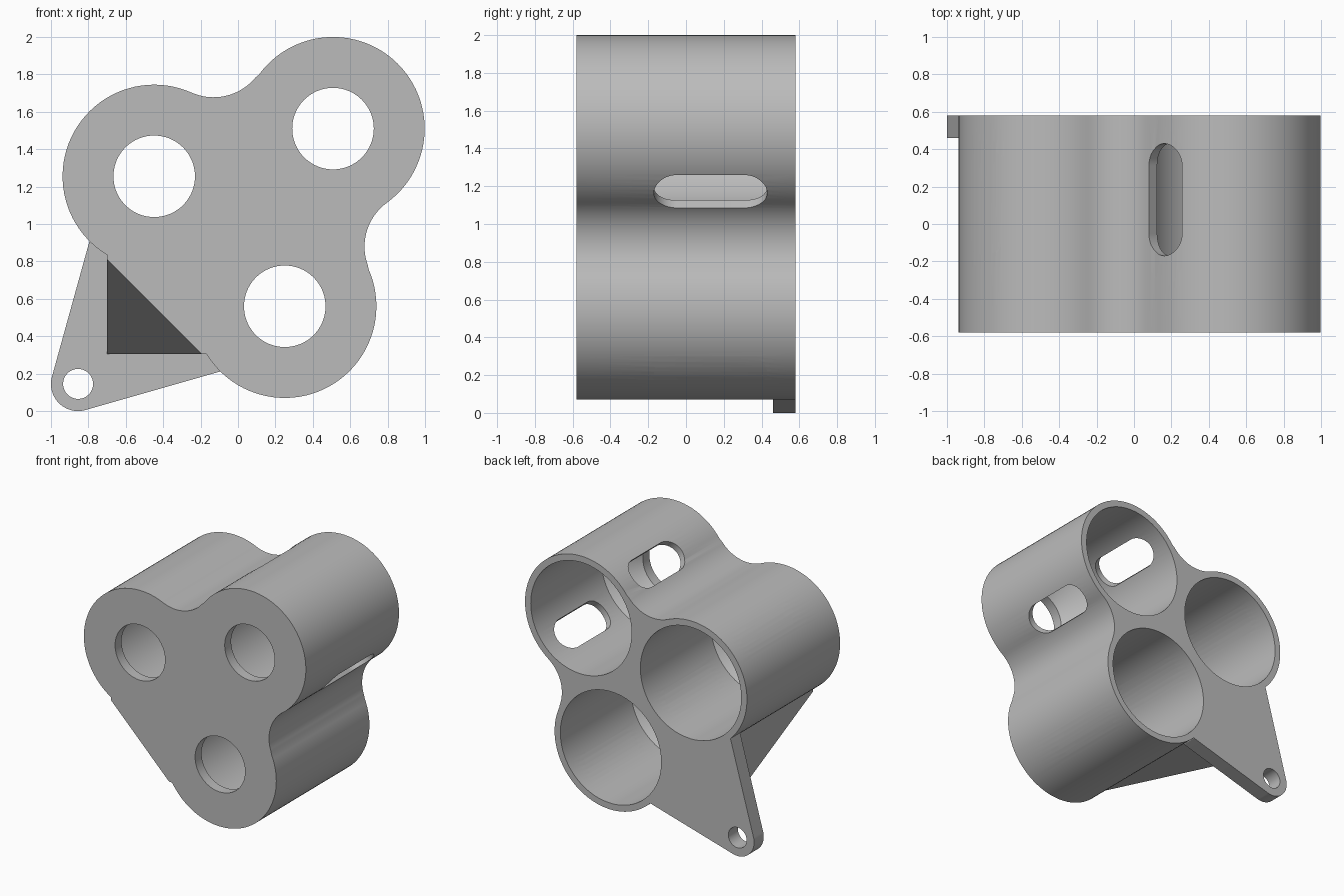
import bpy, bmesh, math
from mathutils import Matrix, Vector

if "Cube" in bpy.data.objects:
    bpy.data.objects.remove(bpy.data.objects["Cube"])

grey = bpy.data.materials.new("plain_grey")
grey.use_nodes = True
grey.diffuse_color = (0.5, 0.5, 0.5, 1)
grey.node_tree.nodes["Principled BSDF"].inputs["Base Color"].default_value = (0.5, 0.5, 0.5, 1)

# Main dimensions: three tubes around a common centre
A, B, C = (-0.448, 1.255), (0.508, 1.51), (0.25, 0.56)
TUBE, BLEND, BACK = 0.49, 0.29, 0.58
S = math.sqrt(0.5)


def polar(c, r, deg):
    a = math.radians(deg)
    return (c[0] + r * math.cos(a), c[1] + r * math.sin(a))


def arc(c, r, a0, a1):
    n = max(4, round(abs(a1 - a0) / 4))
    return [polar(c, r, a0 + (a1 - a0) * i / n) for i in range(n + 1)]


def finish(name, bm):
    bmesh.ops.recalc_face_normals(bm, faces=bm.faces)
    me = bpy.data.meshes.new(name)
    bm.to_mesh(me)
    bm.free()
    me.materials.append(grey)
    ob = bpy.data.objects.new(name, me)
    bpy.context.collection.objects.link(ob)
    return ob


def prism(name, outline, y0, y1, matrix=None):
    bm = bmesh.new()
    face = bm.faces.new([bm.verts.new((x, y0, z)) for x, z in outline])
    new = bmesh.ops.extrude_face_region(bm, geom=[face])["geom"]
    verts = [v for v in new if isinstance(v, bmesh.types.BMVert)]
    bmesh.ops.translate(bm, verts=verts, vec=(0, y1 - y0, 0))
    if matrix:
        bm.transform(matrix)
    return finish(name, bm)


def combine(target, tool, operation):
    mod = target.modifiers.new(operation.lower(), "BOOLEAN")
    mod.operation, mod.solver, mod.object = operation, "EXACT", tool
    bpy.context.view_layer.objects.active = target
    bpy.ops.object.modifier_apply(modifier=mod.name)
    bpy.data.objects.remove(tool)


def bore(c):
    # stepped bore: front opening, conical seat, wide tube
    bm = bmesh.new()
    profile = [(0, -0.7), (0.218, -0.7), (0.218, -0.5), (0.44, -0.3), (0.44, 0.7), (0, 0.7)]
    vs = [bm.verts.new((r, y, 0)) for r, y in profile]
    es = [bm.edges.new(p) for p in zip(vs, vs[1:])]
    bmesh.ops.spin(bm, geom=vs + es, cent=(0, 0, 0), axis=(0, 1, 0),
                   angle=math.tau, steps=80, use_duplicate=False)
    bmesh.ops.remove_doubles(bm, verts=bm.verts, dist=0.0005)
    bm.transform(Matrix.Translation((c[0], 0, c[1])))
    return finish("bore_cutter", bm)


def slot(c, half):
    # rounded slot running diagonally through the tube walls
    outline = arc((0, 0.18), 0.12, 0, 180) + arc((0, -0.18), 0.12, 180, 360)
    m = Matrix(((S, -S, 0, c[0]), (0, 0, -1, 0.13), (S, S, 0, c[1]), (0, 0, 0, 1)))
    return prism("slot_cutter", outline, -half, half, m)


# Body: three lobes blended by fillets, flat on the lower left side
outline = (arc(A, TUBE, 239.1, 66)
           + arc(polar(A, TUBE + BLEND, 66), BLEND, 246, 324)[1:-1]
           + arc(B, TUBE, 144, -54)
           + arc(polar(B, TUBE + BLEND, -54), BLEND, 126, 204)[1:-1]
           + arc(C, TUBE, 24, -148.6)
           + [(-0.195, 0.305), (-0.70, 0.81)])
body = prism("three_tube_holder", outline, -BACK, BACK)

# Mounting plate at the back, narrowing to a rounded eye
EYE = (-0.855, 0.145)
plate = prism("mounting_plate",
              arc(EYE, 0.145, 165, 285) + [(-0.10, 0.21), (-0.07, 0.24), (-0.765, 0.935), (-0.795, 0.905)],
              0.46, BACK)
combine(body, plate, "UNION")

# Tapered gusset from the front edge to the plate
bm = bmesh.new()
for x, z in ((-0.70, 0.81), (-0.195, 0.305)):
    for y in (-BACK, 0.5):
        bm.verts.new((x, y, z))
        bm.verts.new((x + 0.02, y, z + 0.02))
bm.verts.new((-0.70, 0.46, 0.305))
bm.verts.new((-0.70, 0.5, 0.305))
bmesh.ops.convex_hull(bm, input=bm.verts)
combine(body, finish("gusset", bm), "UNION")

# Bores, diagonal slots and the eye hole
for c in (A, B, C):
    combine(body, bore(c), "DIFFERENCE")
middle = ((A[0] + C[0]) / 2, (A[1] + C[1]) / 2)
combine(body, slot(middle, 1.2), "DIFFERENCE")
combine(body, slot(B, 0.7), "DIFFERENCE")
combine(body, prism("eye_cutter", arc(EYE, 0.08, 0, 356), 0.3, 0.7), "DIFFERENCE")

bpy.ops.object.select_all(action="DESELECT")
body.select_set(True)
bpy.context.view_layer.objects.active = body
bpy.ops.object.shade_smooth_by_angle(angle=math.radians(25))
